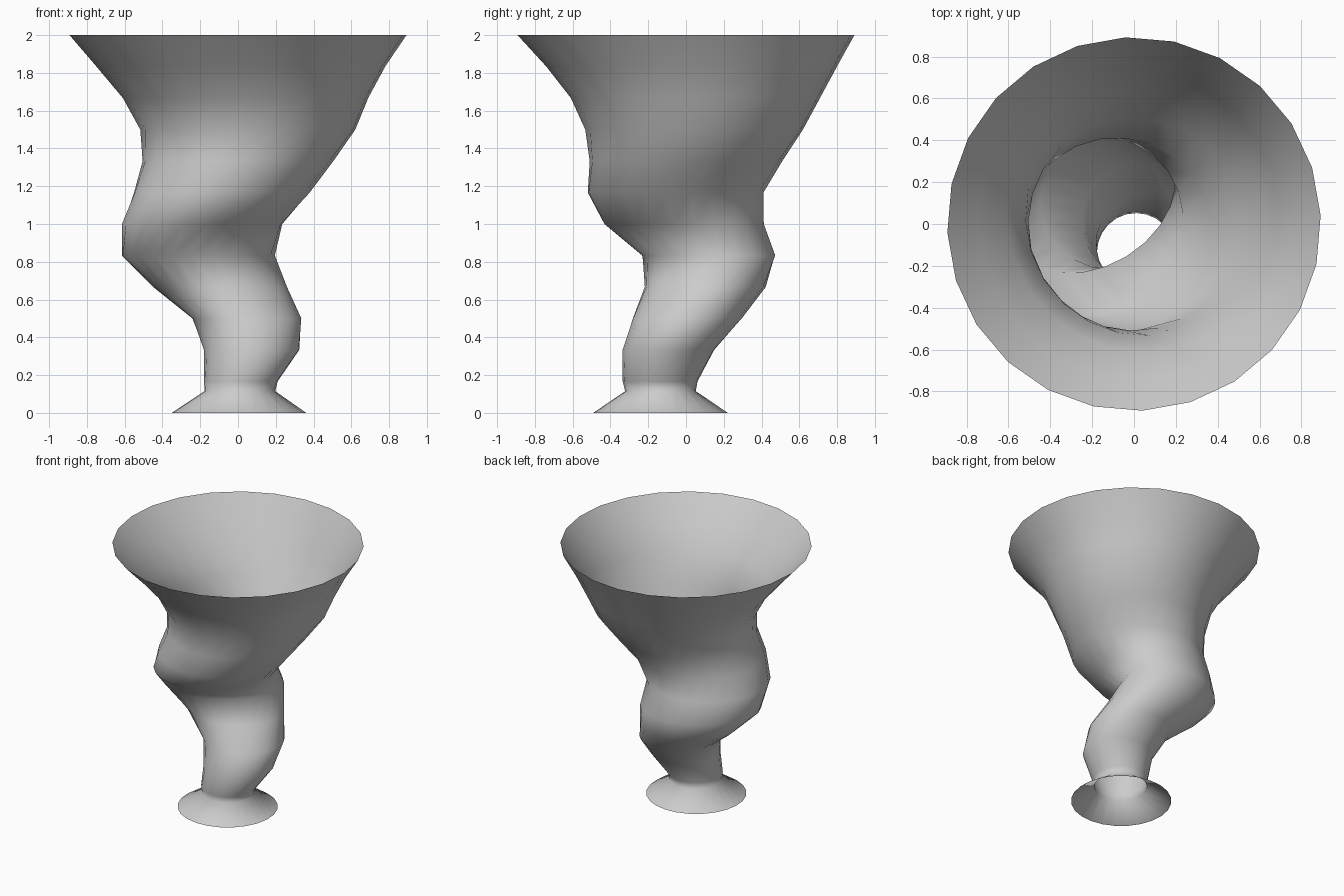
import bpy, bmesh
from math import radians, cos, sin
from mathutils import Matrix, Vector

if "Cube" in bpy.data.objects:
    bpy.data.objects.remove(bpy.data.objects["Cube"])

SIDES = 24
STEP = 1 / 6       # height between body rings
TURN = 4           # twist per body step, degrees, up to the funnel

# centre x, centre y, height, half-lengths of the oval section, angle of its long axis
RINGS = [
    (0.005, -0.135, 0.0, 0.357, 0.357, 0),
    (0.01, -0.135, 0.115, 0.187, 0.187, 0),
    (0.015, -0.137, STEP, 0.195, 0.198, 0),
    (0.072, -0.093, STEP * 2, 0.253, 0.243, 0),
    (0.047, 0.007, STEP * 3, 0.29, 0.29, 0),
    (-0.095, 0.102, STEP * 4, 0.355, 0.32, 5),
    (-0.21, 0.12, STEP * 5, 0.43, 0.325, 30),
    (-0.19, -0.01, 1.0, 0.44, 0.41, 45),
    (-0.085, -0.055, STEP * 7, 0.467, 0.467, 0),
    (0.0, 0.0, STEP * 8, 0.505, 0.51, 0),
    (0.052, 0.043, STEP * 9, 0.57, 0.577, 0),
    (0.04, 0.05, STEP * 10, 0.65, 0.66, 0),
    (0.015, 0.03, STEP * 11, 0.765, 0.77, 0),
    (0.0, 0.0, 2.0, 0.893, 0.893, 0),
]


def add_ring(bm, x, y, z, a, b, tilt):
    phase = radians(2.6 + TURN * min(0, z - 1.5) / STEP - tilt)
    axis = Matrix.Rotation(radians(tilt), 3, 'Z')
    ring = []
    for i in range(SIDES):
        t = radians(360 * i / SIDES) + phase
        ring.append(bm.verts.new(axis @ Vector((a * cos(t), b * sin(t), 0)) + Vector((x, y, z))))
    return ring


# Open twisted vase: flared foot, snaking stem and wide funnel
bm = bmesh.new()
rings = [add_ring(bm, *r) for r in RINGS]
for low, high in zip(rings, rings[1:]):
    for i in range(SIDES):
        j = (i + 1) % SIDES
        bm.faces.new((low[i], low[j], high[j], high[i]))
mesh = bpy.data.meshes.new("twisted_vase")
bm.to_mesh(mesh)
bm.free()
for p in mesh.polygons:
    p.use_smooth = True
vase = bpy.data.objects.new("twisted_vase", mesh)
bpy.context.collection.objects.link(vase)
